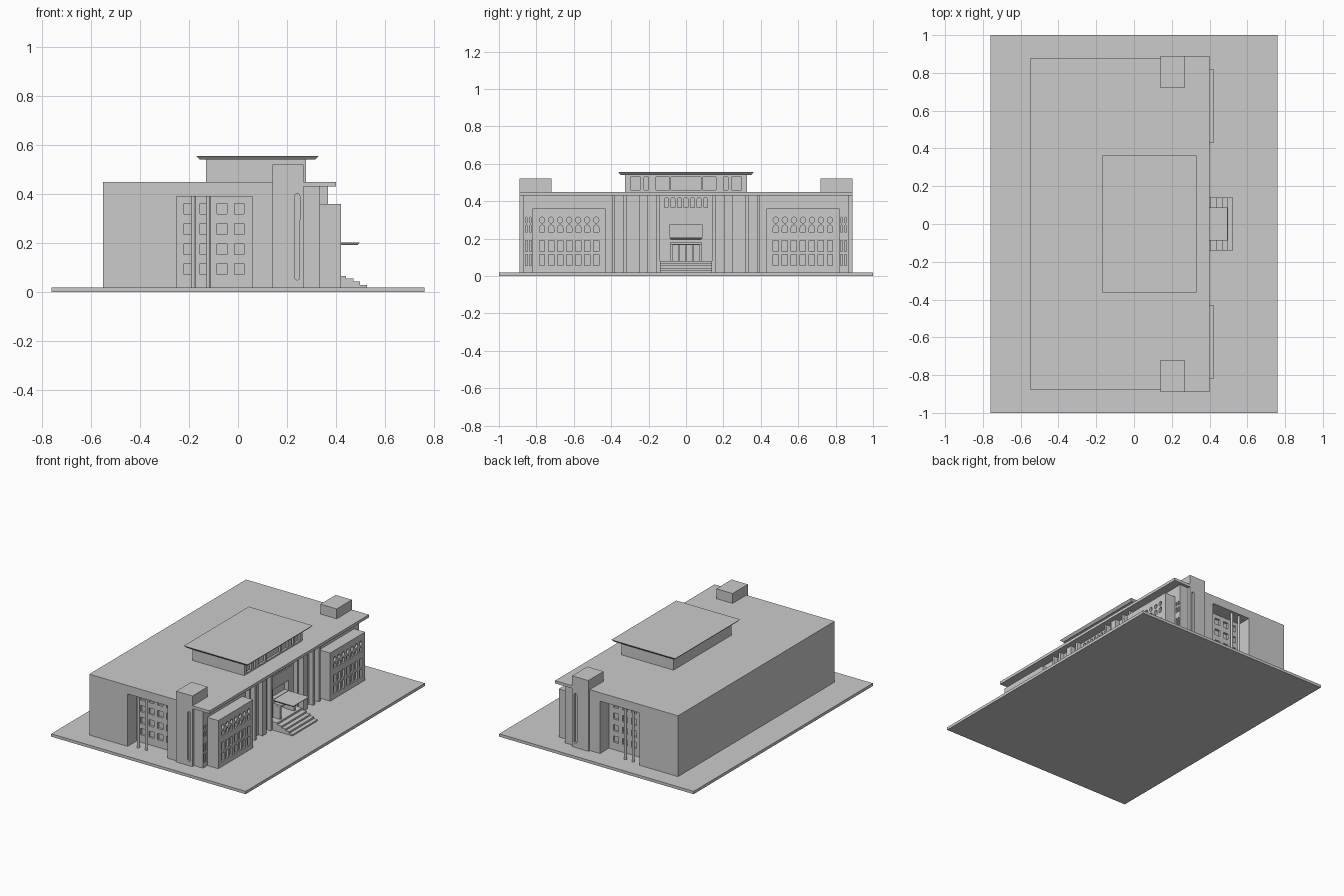
import bpy, bmesh, math

if "Cube" in bpy.data.objects:
    bpy.data.objects.remove(bpy.data.objects["Cube"])


def prism(bm, pts, axis, a, b):
    """Extrude a (u, v) outline along x (u=y, v=z) or y (u=x, v=z)."""
    def co(t, u, v):
        return (t, u, v) if axis == 'x' else (u, t, v)
    lo = [bm.verts.new(co(a, u, v)) for u, v in pts]
    hi = [bm.verts.new(co(b, u, v)) for u, v in pts]
    n = len(pts)
    bm.faces.new(lo)
    bm.faces.new(hi[::-1])
    for i in range(n):
        bm.faces.new((lo[i], hi[i], hi[(i + 1) % n], lo[(i + 1) % n]))


def rect(u0, u1, v0, v1):
    return [(u0, v0), (u1, v0), (u1, v1), (u0, v1)]


def arch(u0, u1, v0, v1):
    r, c = (u1 - u0) / 2, (u0 + u1) / 2
    top = [(c + r * math.cos(math.pi * i / 8), v1 - r + r * math.sin(math.pi * i / 8)) for i in range(9)]
    return [(u0, v0), (u1, v0)] + top


def oval(u0, u1, v0, v1):
    return [((u0 + u1) / 2 + (u1 - u0) / 2 * math.cos(math.tau * i / 12),
             (v0 + v1) / 2 + (v1 - v0) / 2 * math.sin(math.tau * i / 12)) for i in range(12)]


def finish(name, bm):
    bmesh.ops.recalc_face_normals(bm, faces=bm.faces)
    me = bpy.data.meshes.new(name)
    bm.to_mesh(me)
    bm.free()
    ob = bpy.data.objects.new(name, me)
    bpy.context.collection.objects.link(ob)
    return ob


def box(name, x0, x1, y0, y1, z0, z1):
    bm = bmesh.new()
    prism(bm, rect(y0, y1, z0, z1), 'x', x0, x1)
    return finish(name, bm)


def flared_slab(name, x0, x1, y, z0, z1, d, back=None):
    """Slab whose underside is smaller than its top by d."""
    b = d if back is None else back
    bm = bmesh.new()
    lo = [bm.verts.new(p) for p in ((x0 + b, -y + d, z0), (x1 - d, -y + d, z0), (x1 - d, y - d, z0), (x0 + b, y - d, z0))]
    hi = [bm.verts.new(p) for p in ((x0, -y, z1), (x1, -y, z1), (x1, y, z1), (x0, y, z1))]
    bm.faces.new(lo)
    bm.faces.new(hi)
    for i in range(4):
        j = (i + 1) % 4
        bm.faces.new((lo[i], lo[j], hi[j], hi[i]))
    return finish(name, bm)


def carve(ob, shapes):
    """Cut a list of (outline, axis, from, to) out of an object."""
    bm = bmesh.new()
    for s in shapes:
        prism(bm, *s)
    cutter = finish("cutter", bm)
    cutter.hide_render = True
    m = ob.modifiers.new("cut", 'BOOLEAN')
    m.operation, m.object, m.solver = 'DIFFERENCE', cutter, 'EXACT'
    bpy.context.view_layer.objects.active = ob
    bpy.ops.object.modifier_apply(modifier=m.name)
    bpy.data.objects.remove(cutter)


# ground slab and main hall
box("base_slab", -0.76, 0.76, -1, 1, 0, 0.02)
hall = box("main_hall", -0.55, 0.2, -0.875, 0.875, 0.02, 0.45)

# side recesses, then their windows
carve(hall, [(rect(-0.25, 0.06, 0.01, 0.39), 'y', s * 0.775, s * 0.95) for s in (-1, 1)])
carve(hall, [(rect(x - 0.02, x + 0.02, z - 0.022, z + 0.022), 'y', s * 0.76, s * 0.80)
             for s in (-1, 1) for x in (-0.2, -0.135, -0.065, 0.005)
             for z in (0.095, 0.175, 0.258, 0.34)])
for s in (-1, 1):
    for x in (-0.183, -0.122):
        bpy.ops.mesh.primitive_cylinder_add(vertices=16, radius=0.009, depth=0.37, location=(x, s * 0.85, 0.205))
        bpy.context.object.name = "side_column"
        bpy.ops.object.shade_smooth_by_angle()

# front block with narrow corner windows, portal windows and entrance opening
ROWS = ((0.055, 0.115, rect), (0.13, 0.19, rect), (0.235, 0.272, arch), (0.283, 0.315, oval))
front = box("front_block", 0.15, 0.335, -0.87, 0.87, 0.02, 0.43)
cuts = [(f(s * y - 0.006, s * y + 0.006, a, b), 'x', 0.32, 0.35)
        for s in (-1, 1) for y in (0.832, 0.853) for a, b, f in ROWS]
cuts += [(arch(i * 0.035 - 0.01, i * 0.035 + 0.01, 0.365, 0.42), 'x', 0.315, 0.35) for i in range(-3, 4)]
cuts += [(rect(-0.085, 0.085, 0.205, 0.275), 'x', 0.305, 0.35),
         (rect(-0.075, 0.075, 0.08, 0.165), 'x', 0.29, 0.35)]
carve(front, cuts)
box("roof_slab", 0.14, 0.4, -0.89, 0.89, 0.43, 0.45)

# mirrored parts: pavilions, towers and pilasters
for s in (-1, 1):
    pav = box("window_pavilion", 0.3, 0.42, *sorted((s * 0.43, s * 0.82)), 0.02, 0.36)
    carve(pav, [(f(s * y - 0.014, s * y + 0.014, a, b), 'x', 0.405, 0.44)
                for y in [0.48 + 0.0482 * i for i in range(7)] for a, b, f in ROWS])
    tower = box("corner_tower", 0.14, 0.267, *sorted((s * 0.72, s * 0.89)), 0.02, 0.52)
    carve(tower, [(oval(0.23, 0.252, 0.05, 0.072)[6:] + oval(0.23, 0.252, 0.38, 0.402)[:7],
                   'y', s * 0.875, s * 0.92)])
    for a, b in ((0.14, 0.157), (0.205, 0.25), (0.315, 0.333), (0.38, 0.396)):
        box("pilaster", 0.32, 0.367, *sorted((s * a, s * b)), 0.02, 0.43)

# entrance: steps, canopy, door frame
for i, (x, z) in enumerate(((0.525, 0.03), (0.498, 0.043), (0.47, 0.055), (0.44, 0.067), (0.405, 0.08))):
    box("entrance_step", 0.32, x, -0.14, 0.14, 0.02 if i == 0 else z - 0.014, z)
flared_slab("entrance_canopy", 0.32, 0.495, 0.088, 0.192, 0.202, 0.008, 0)
box("canopy_beam", 0.32, 0.4, -0.085, 0.085, 0.168, 0.18)
for y in (-0.078, 0.078):
    box("door_post", 0.32, 0.39, y - 0.008, y + 0.008, 0.08, 0.168)
for y in (-0.038, 0, 0.038):
    box("door_mullion", 0.288, 0.3, y - 0.003, y + 0.003, 0.08, 0.165)

# penthouse with window bays and flared roof
pent = box("penthouse", -0.13, 0.277, -0.325, 0.325, 0.44, 0.542)
bays = [(-0.08, 0.08)] + [tuple(sorted((s * a, s * b))) for s in (-1, 1)
                          for a, b in ((0.088, 0.16), (0.2, 0.225), (0.243, 0.298))]
carve(pent, [(rect(a, b, 0.46, 0.53), 'x', 0.262, 0.3) for a, b in bays])
flared_slab("penthouse_roof", -0.17, 0.33, 0.363, 0.54, 0.556, 0.015)
